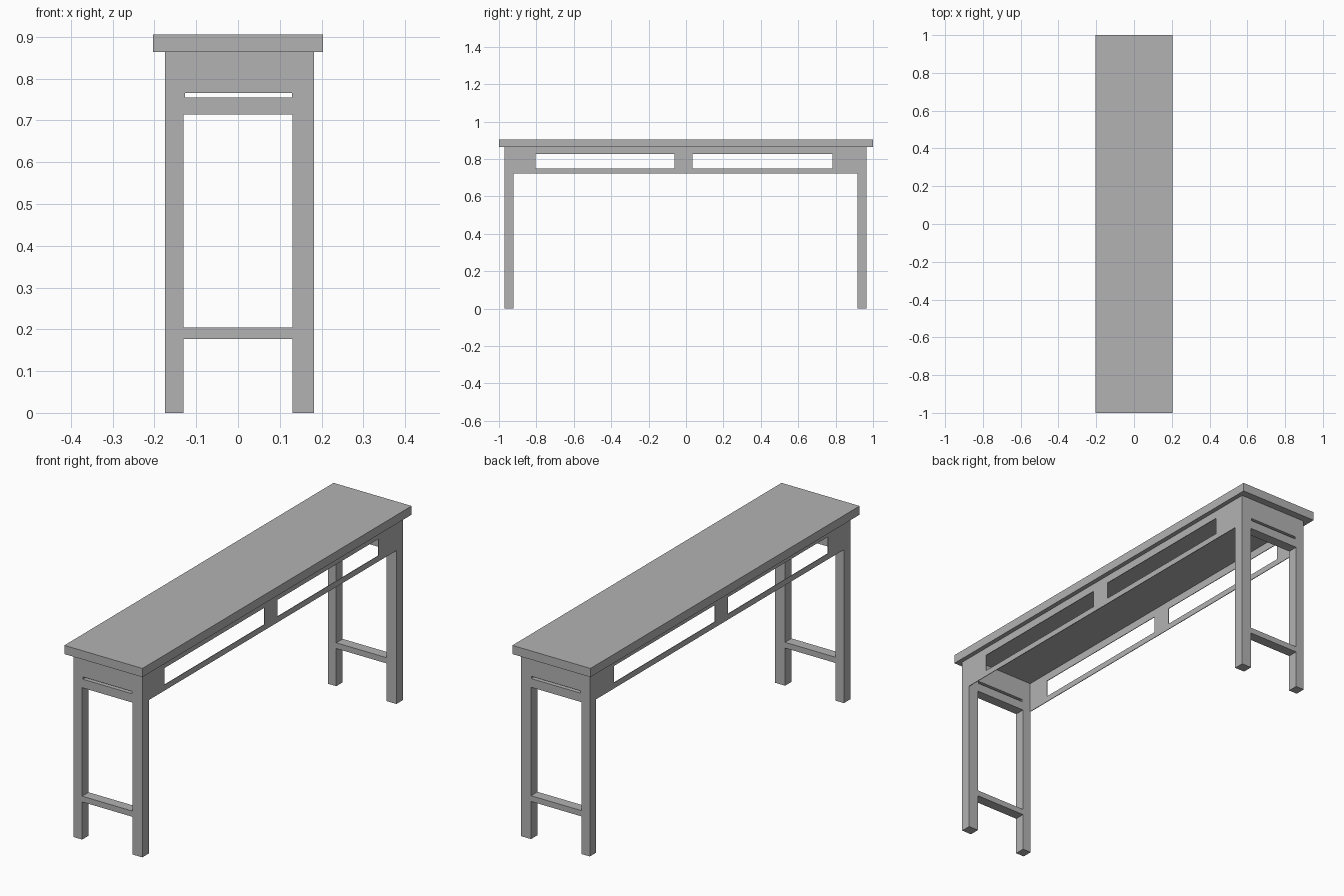
import bpy
from math import pi

cube = bpy.data.objects.get("Cube")
if cube:
    bpy.data.objects.remove(cube, do_unlink=True)

# One plain grey for the whole table
grey = bpy.data.materials.new("plain_grey")
grey.use_nodes = True
colour = (0.45, 0.45, 0.45, 1)
grey.diffuse_color = colour
grey.node_tree.nodes["Principled BSDF"].inputs["Base Color"].default_value = colour


def rect(x0, x1, z0, z1):
    return [(x0, z0), (x1, z0), (x1, z1), (x0, z1)]


def panel(name, loops, thickness, location, rotation):
    """Extrude a flat outline; the loops after the first are holes."""
    curve = bpy.data.curves.new(name, "CURVE")
    curve.dimensions = "2D"
    curve.fill_mode = "BOTH"
    curve.extrude = thickness / 2
    for loop in loops:
        spline = curve.splines.new("POLY")
        spline.points.add(len(loop) - 1)
        for point, (u, v) in zip(spline.points, loop):
            point.co = (u, v, 0, 1)
        spline.use_cyclic_u = True
    source = bpy.data.objects.new(name + "_outline", curve)
    bpy.context.scene.collection.objects.link(source)
    graph = bpy.context.evaluated_depsgraph_get()
    mesh = bpy.data.meshes.new_from_object(source.evaluated_get(graph))
    bpy.data.objects.remove(source, do_unlink=True)
    mesh.name = name
    mesh.materials.clear()
    mesh.materials.append(grey)
    for face in mesh.polygons:
        face.use_smooth = False
    obj = bpy.data.objects.new(name, mesh)
    obj.location = location
    obj.rotation_euler = rotation
    bpy.context.scene.collection.objects.link(obj)
    return obj


FACE_FRONT = (pi / 2, 0, 0)
FACE_SIDE = (pi / 2, 0, pi / 2)
UNDER, TOP = 0.864, 0.905
LEFT, RIGHT, INNER = -0.175, 0.182, 0.131

# Table top
panel("table_top", [rect(-0.203, 0.203, UNDER, TOP)], 2, (0, 0, 0), FACE_FRONT)

# End frames: two legs, a slotted apron and a low stretcher in one piece
frame = [
    (LEFT, 0), (-INNER, 0), (-INNER, 0.177), (INNER, 0.177), (INNER, 0),
    (RIGHT, 0), (RIGHT, UNDER), (LEFT, UNDER),
]
opening = rect(-INNER, INNER, 0.204, 0.714)
slot = rect(-0.127, 0.129, 0.755, 0.766)
for name, y in (("front_end_frame", -0.947), ("back_end_frame", 0.941)):
    panel(name, [frame, opening, slot], 0.048, (0, y, 0), FACE_FRONT)

# Thin long aprons, flush with the outside of the legs, two windows each
apron = rect(-0.923, 0.917, 0.721, UNDER)
windows = [rect(-0.805, -0.062, 0.748, 0.827), rect(0.034, 0.783, 0.748, 0.827)]
THIN = 0.003
for name, x in (("left_apron", RIGHT - THIN / 2), ("right_apron", LEFT + THIN / 2)):
    panel(name, [apron] + windows, THIN, (x, 0, 0), FACE_SIDE)
